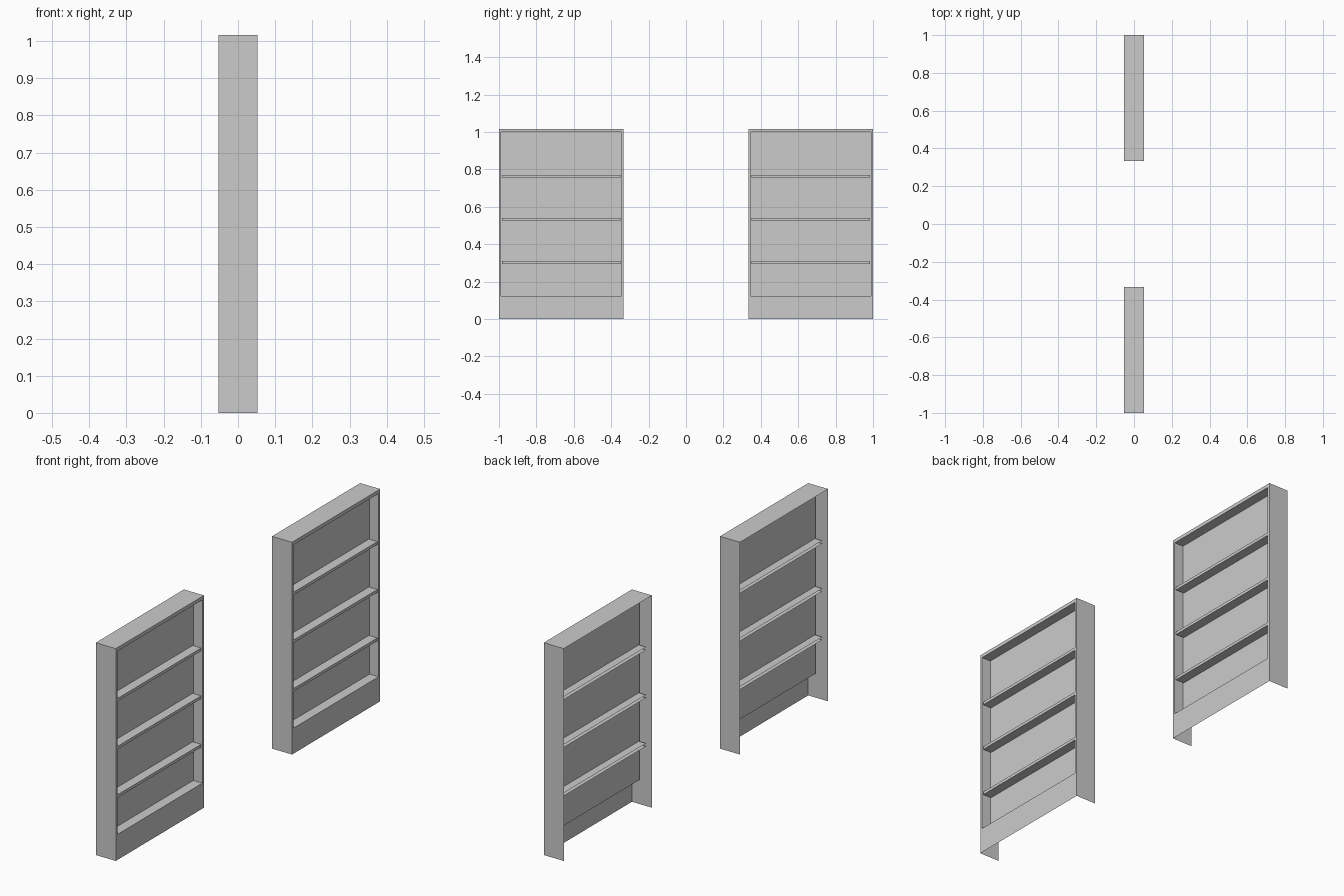
import bpy, bmesh

if "Cube" in bpy.data.objects:
    bpy.data.objects.remove(bpy.data.objects["Cube"])

HX, HW, TOP = 0.053, 0.3335, 1.016        # half depth, half width, height
INSET, PANEL_X = 0.017, 0.005             # frame border, recessed panel position
HOLE_Z = (0.122, 0.999)
SHELF_Z = (0.302, 0.534, 0.763)
SHELF_X = (-0.033, 0.050)
SHELF_T = 0.014


def to_mesh(name, bm):
    mesh = bpy.data.meshes.new(name)
    bm.to_mesh(mesh)
    bm.free()
    return mesh


def add(name, mesh, loc):
    ob = bpy.data.objects.new(name, mesh)
    ob.location = loc
    bpy.context.collection.objects.link(ob)


def box(x0, x1, hw, z0, z1):
    bm = bmesh.new()
    bmesh.ops.create_cube(bm, size=1)
    for v in bm.verts:
        v.co = (x1 if v.co.x > 0 else x0,
                hw if v.co.y > 0 else -hw,
                z1 if v.co.z > 0 else z0)
    bm.normal_update()
    return bm


# Cabinet shell: sheet box, open at the back and underneath, one deep recess in front
bm = box(-HX, HX, HW, 0, TOP)
bmesh.ops.delete(bm, geom=[f for f in bm.faces if f.normal.x < -0.5 or f.normal.z < -0.5],
                 context='FACES')
front = next(f for f in bm.faces if f.normal.x > 0.5)
bmesh.ops.inset_individual(bm, faces=[front], thickness=INSET)
for v in front.verts:
    if v.co.z < 0.5:
        v.co.z = HOLE_Z[0]
    else:
        v.co.z = HOLE_Z[1]
panel = bmesh.ops.extrude_discrete_faces(bm, faces=[front])['faces'][0]
for v in panel.verts:
    v.co.x = PANEL_X
cabinet = to_mesh("cabinet", bm)

# Shelf: folded sheet with top, front lip and underside, running through the panel
bm = box(*SHELF_X, HW - INSET, -SHELF_T / 2, SHELF_T / 2)
bmesh.ops.delete(bm, geom=[f for f in bm.faces if f.normal.x < -0.5 or abs(f.normal.y) > 0.5],
                 context='FACES')
shelf = to_mesh("shelf", bm)

# Two identical bookcases side by side
for side, y in (("left", -0.6665), ("right", 0.6665)):
    add(f"{side}_cabinet", cabinet, (0, y, 0))
    for i, z in enumerate(SHELF_Z, 1):
        add(f"{side}_shelf_{i}", shelf, (0, y, z))
